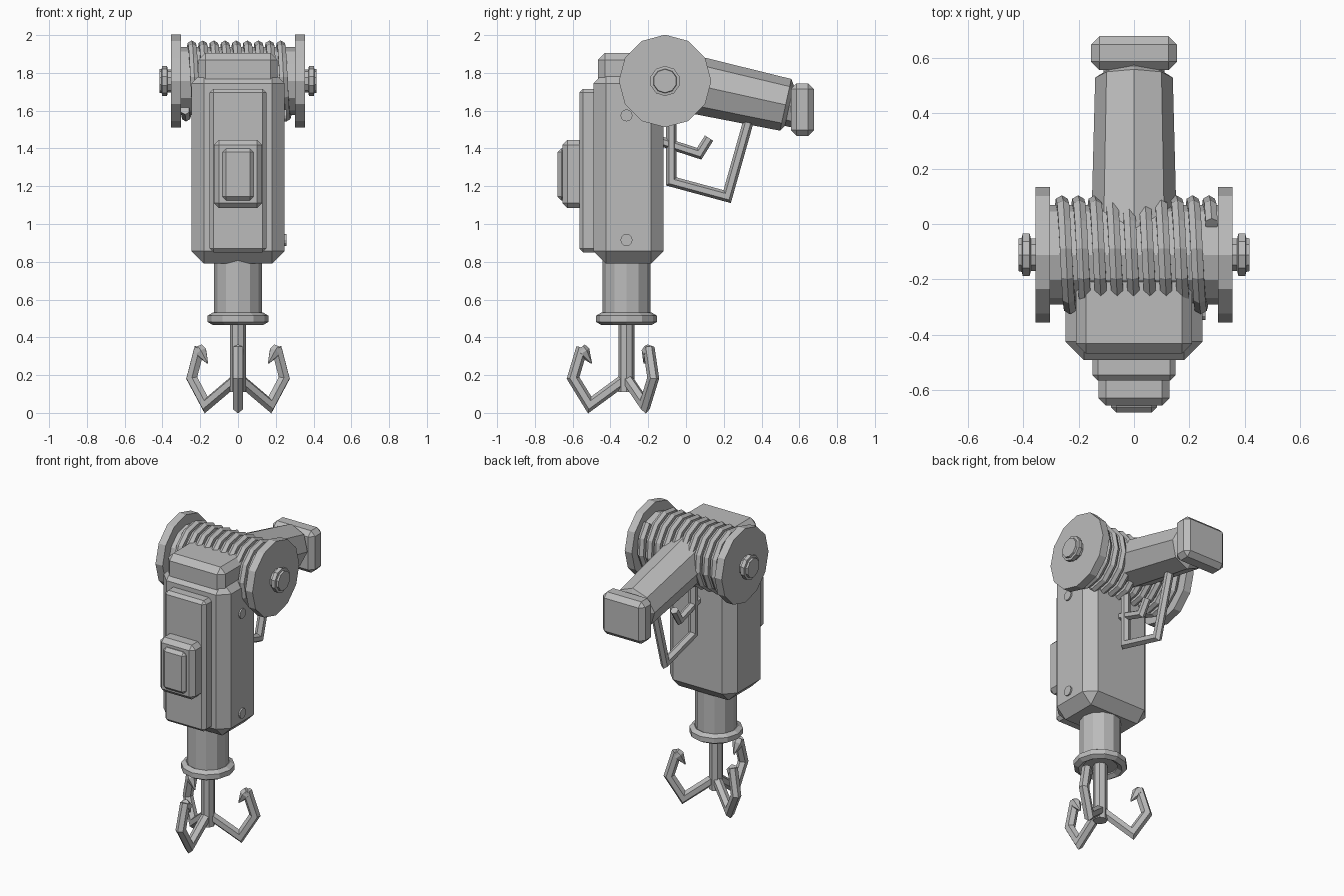
import bpy, bmesh, math
from mathutils import Vector, Matrix

if "Cube" in bpy.data.objects:
    bpy.data.objects.remove(bpy.data.objects["Cube"], do_unlink=True)

grey = bpy.data.materials.new("plain grey metal")
grey.use_nodes = True
COLOR = (0.5, 0.5, 0.5, 1)
grey.diffuse_color = COLOR
grey.node_tree.nodes["Principled BSDF"].inputs["Base Color"].default_value = COLOR

X, Y, Z = Vector((1, 0, 0)), Vector((0, 1, 0)), Vector((0, 0, 1))


def finish(name, bm):
    bmesh.ops.recalc_face_normals(bm, faces=bm.faces)
    mesh = bpy.data.meshes.new(name)
    bm.to_mesh(mesh)
    bm.free()
    mesh.materials.append(grey)
    obj = bpy.data.objects.new(name, mesh)
    bpy.context.collection.objects.link(obj)
    return obj


def box(name, half_x, y, z, bevel):
    """Chamfered box centred on x, given its y and z ranges."""
    bm = bmesh.new()
    size = (2 * half_x, y[1] - y[0], z[1] - z[0])
    centre = Vector((0, sum(y) / 2, sum(z) / 2))
    bmesh.ops.create_cube(bm, size=1, matrix=Matrix.Translation(centre) @ Matrix.Diagonal((*size, 1)))
    bmesh.ops.bevel(bm, geom=bm.edges[:], offset=bevel, segments=1, affect='EDGES')
    return finish(name, bm)


def skin(bm, rings, closed=False):
    """Bridge rings of points into a tube, capped unless closed."""
    rows = [[bm.verts.new(p) for p in ring] for ring in rings]
    count = len(rows[0])
    pairs = list(zip(rows, rows[1:])) + ([(rows[-1], rows[0])] if closed else [])
    for a, b in pairs:
        for i in range(count):
            j = (i + 1) % count
            bm.faces.new((a[i], a[j], b[j], b[i]))
    if not closed:
        bm.faces.new(rows[0])
        bm.faces.new(rows[-1])


def turned(name, origin, axis, side, profile, sides, phase=0, closed=False):
    """Lathe a profile of (distance along axis, radius) points."""
    origin, axis = Vector(origin), axis.normalized()
    other = axis.cross(side)
    bm = bmesh.new()
    rings = []
    for along, radius in profile:
        angles = [2 * math.pi * (i + phase) / sides for i in range(sides)]
        rings.append([origin + axis * along + radius * (side * math.cos(a) + other * math.sin(a))
                      for a in angles])
    skin(bm, rings, closed)
    return finish(name, bm)


def sweep(name, points, radii, sides, normal):
    """Sweep a polygon along a path with mitred corners."""
    pts = [Vector(p) for p in points]
    if not isinstance(radii, list):
        radii = [radii] * len(pts)
    rings = []
    for i, p in enumerate(pts):
        before = (p - pts[i - 1]).normalized() if i else (pts[1] - p).normalized()
        after = (pts[i + 1] - p).normalized() if i < len(pts) - 1 else before
        across = (before + after).normalized().cross(normal).normalized()
        mitre = 1 / max(0.4, math.sqrt((1 + before.dot(after)) / 2))
        angles = [2 * math.pi * (k + 0.5) / sides for k in range(sides)]
        rings.append([p + radii[i] * (normal * math.cos(a) + across * mitre * math.sin(a))
                      for a in angles])
    bm = bmesh.new()
    skin(bm, rings)
    return finish(name, bm)


# Housing with its top cap and stacked front plates
box("housing", 0.247, (-0.49, -0.12), (0.79, 1.81), 0.066)
box("housing_cap", 0.21, (-0.467, -0.12), (1.70, 1.905), 0.037)
box("front_plate", 0.15, (-0.565, -0.45), (0.85, 1.715), 0.02)
box("front_box", 0.128, (-0.655, -0.53), (1.085, 1.445), 0.027)
box("front_button", 0.083, (-0.68, -0.62), (1.125, 1.40), 0.02)
for label, height in (("upper", 1.575), ("lower", 0.915)):
    turned(label + "_side_bolt", (0.23, -0.315, height), X, Z, [(0, 0.032), (0.027, 0.032)], 12)

# Launch tube and its collar
NECK_Y = -0.315
turned("launch_tube", (0, NECK_Y, 0.49), Z, X, [(0, 0.126), (0.33, 0.126)], 12)
ring = [(0.033 * math.sin(a), 0.133 + 0.033 * math.cos(a))
        for a in (math.pi * k / 3 + math.pi / 6 for k in range(6))]
turned("tube_collar", (0, NECK_Y, 0.498), Z, X, ring, 12, closed=True)

# Three-pronged hook
turned("hook_shaft", (0, NECK_Y, 0.11), Z, X, [(0, 0.043), (0.4, 0.043)], 8)
prong_path = [(0.0, 0.185), (0.195, 0.042), (0.283, 0.185), (0.235, 0.345)]
barb_path = [(0.243, 0.345), (0.225, 0.322), (0.185, 0.262)]
for n in range(3):
    angle = -math.pi / 2 + n * 2 * math.pi / 3
    out = Vector((math.cos(angle), math.sin(angle), 0))
    base = Vector((0, NECK_Y, 0))
    place = lambda path: [base + out * r + Z * z for r, z in path]
    sweep(f"hook_prong_{n + 1}", place(prong_path), 0.031, 6, out.cross(Z))
    sweep(f"hook_barb_{n + 1}", place(barb_path), [0.028, 0.034, 0.003], 6, out.cross(Z))

# Spool: drum, flanges, axle nuts and wound cable
AXLE = Vector((0, -0.111, 1.757))
turned("spool_drum", AXLE, X, Z, [(-0.31, 0.18), (0.31, 0.18)], 12)
nut = [(0.34, 0.062), (0.372, 0.062), (0.376, 0.08), (0.402, 0.08), (0.404, 0.065), (0.416, 0.062)]
for label, way in (("left", X), ("right", -X)):
    turned(label + "_flange", AXLE, way, Z, [(0.303, 0.245), (0.355, 0.245)], 12)
    turned(label + "_axle_nut", AXLE, way, Z, nut, 10)
TURNS, STEPS = 9.5, 12
cable = []
for i in range(int(TURNS * STEPS) + 1):
    a = 2 * math.pi * i / STEPS - 2.2
    x = -0.28 + 0.56 * i / (TURNS * STEPS)
    cable.append(AXLE + Vector((x, 0.19 * math.cos(a), 0.19 * math.sin(a))))
sweep("wound_cable", cable, 0.025, 6, X)

# Slanted grip with its end block
slope = Vector((0, 1, -0.22)).normalized()
up = X.cross(slope)
turned("grip", (0, 0, 1.747), slope, up,
       [(-0.05, 0.155), (0.54, 0.14), (0.56, 0.11), (0.60, 0.11)], 8)
box("grip_end_block", 0.155, (0.555, 0.677), (1.467, 1.745), 0.03)

# Trigger and its guard
guard = [(-0.077, 1.62), (-0.077, 1.225), (0.218, 1.145), (0.335, 1.56)]
trigger = [(-0.14, 1.44), (0.07, 1.372), (0.122, 1.455)]
sweep("trigger_guard", [(0, y, z) for y, z in guard], 0.028, 6, X)
sweep("trigger", [(0, y, z) for y, z in trigger], 0.026, 6, X)
